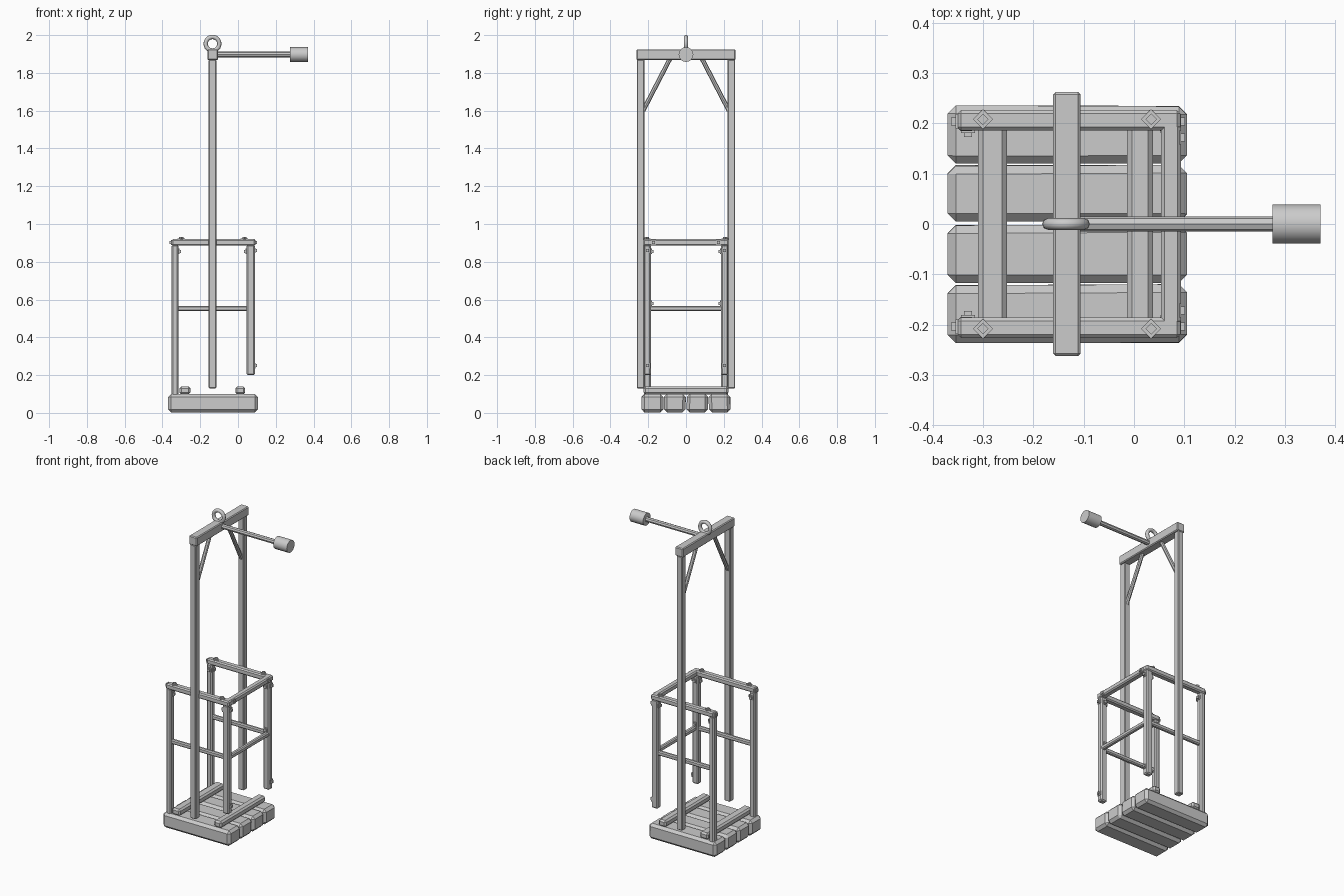
import bpy, random
from math import pi
from mathutils import Vector

if "Cube" in bpy.data.objects:
    bpy.data.objects.remove(bpy.data.objects["Cube"])

random.seed(4)


def box(name, x, y, z, bevel=0.006, rough=0.0, rot=None):
    """Chamfered box from (min, max) ranges."""
    c = Vector((sum(x) / 2, sum(y) / 2, sum(z) / 2))
    bpy.ops.mesh.primitive_cube_add(size=1, location=c)
    o = bpy.context.object
    o.name = name
    d = (x[1] - x[0], y[1] - y[0], z[1] - z[0])
    for v in o.data.vertices:
        v.co = Vector([v.co[i] * d[i] for i in range(3)])
        v.co.y += random.uniform(-rough, rough)
    if rot:
        o.rotation_euler = rot
    if bevel:
        m = o.modifiers.new("chamfer", 'BEVEL')
        m.width, m.segments = bevel, 1
    return o


def rod(name, a, b, r, sides):
    a, b = Vector(a), Vector(b)
    bpy.ops.mesh.primitive_cylinder_add(vertices=sides, radius=r, depth=(b - a).length,
                                        location=(a + b) / 2)
    o = bpy.context.object
    o.name = name
    o.rotation_euler = (b - a).to_track_quat('Z', 'Y').to_euler()
    bpy.ops.object.shade_smooth_by_angle(angle=0.6)
    return o


def around(c, h):
    return (c - h, c + h)


def bolt(name, c, axis, sign=1):
    """Square washer plate with a smaller head on it."""
    for part, half, lo, hi in (("washer", 0.014, -0.001, 0.004), ("head", 0.008, 0.004, 0.012)):
        r = [around(c[i], half) for i in range(3)]
        r[axis] = tuple(sorted((c[axis] + sign * lo, c[axis] + sign * hi)))
        box(name + "_" + part, *r, bevel=0, rot=(0, 0, pi / 4) if axis == 2 else None)


# base planks
for i, (a, b) in enumerate(((-0.235, -0.121), (-0.116, -0.002), (0.004, 0.116), (0.121, 0.235))):
    box(f"plank_{i}", (-0.37, 0.105), (a, b), (0.003, 0.1), 0.016, 0.002)

# battens tying the planks
box("rear_batten", (-0.31, -0.252), (-0.225, 0.225), (0.098, 0.14), 0.01)
box("front_batten", (-0.014, 0.038), (-0.225, 0.225), (0.098, 0.14), 0.01)

# tall hanging frame
box("top_beam", (-0.161, -0.106), (-0.262, 0.262), (1.868, 1.925), 0.005)
for s in (-1, 1):
    box("hanger_post", around(-0.135, 0.02), around(s * 0.24, 0.02), (0.13, 1.87), 0.004)
    rod("brace", (-0.135, s * 0.082, 1.88), (-0.135, s * 0.227, 1.6), 0.012, 8)

# hanging ring
bpy.ops.mesh.primitive_torus_add(location=(-0.135, 0, 1.954), rotation=(pi / 2, 0, 0),
                                 major_radius=0.036, minor_radius=0.0115,
                                 major_segments=24, minor_segments=8)
bpy.context.object.name = "ring"
bpy.ops.object.shade_smooth_by_angle(angle=0.9)

# counterweight arm
rod("arm", (-0.12, 0, 1.897), (0.285, 0, 1.897), 0.015, 8)
rod("counterweight", (0.275, 0, 1.897), (0.37, 0, 1.897), 0.039, 16)

# cage sides
for s in (-1, 1):
    y = s * 0.204
    box("rear_post", around(-0.333, 0.018), around(y, 0.019), (0.085, 0.89), 0.007)
    box("front_post", around(0.067, 0.022), around(y, 0.019), (0.2, 0.89), 0.007)
    box("top_side_rail", (-0.351, 0.092), around(s * 0.206, 0.02), (0.885, 0.92), 0.007)
    box("mid_side_rail", (-0.33, 0.06), around(y, 0.012), around(0.553, 0.014), 0.006)
    # bolts on top, at the corners and at the post feet
    for x in (-0.3, 0.034):
        bolt("top_bolt", (x, s * 0.208, 0.92), 2)
    bolt("rear_bolt", (-0.351, y, 0.902), 0, -1)
    bolt("rear_inner_bolt", (-0.315, y, 0.855), 0)
    bolt("rear_side_bolt", (-0.33, s * 0.185, 0.855), 1, -s)
    bolt("front_inner_bolt", (0.045, y, 0.855), 0, -1)
    bolt("front_side_bolt", (0.067, s * 0.185, 0.855), 1, -s)
    bolt("mid_bolt", (0.067, s * 0.185, 0.58), 1, -s)
    for z in (0.25, 0.86, 0.902):
        bolt("front_bolt", (0.089, s * (0.172 if z == 0.902 else 0.204), z), 0)

# cage front rails
box("top_front_rail", (0.054, 0.093), (-0.2, 0.2), (0.885, 0.92), 0.007)
box("mid_front_rail", around(0.072, 0.013), (-0.2, 0.2), around(0.553, 0.014), 0.006)
